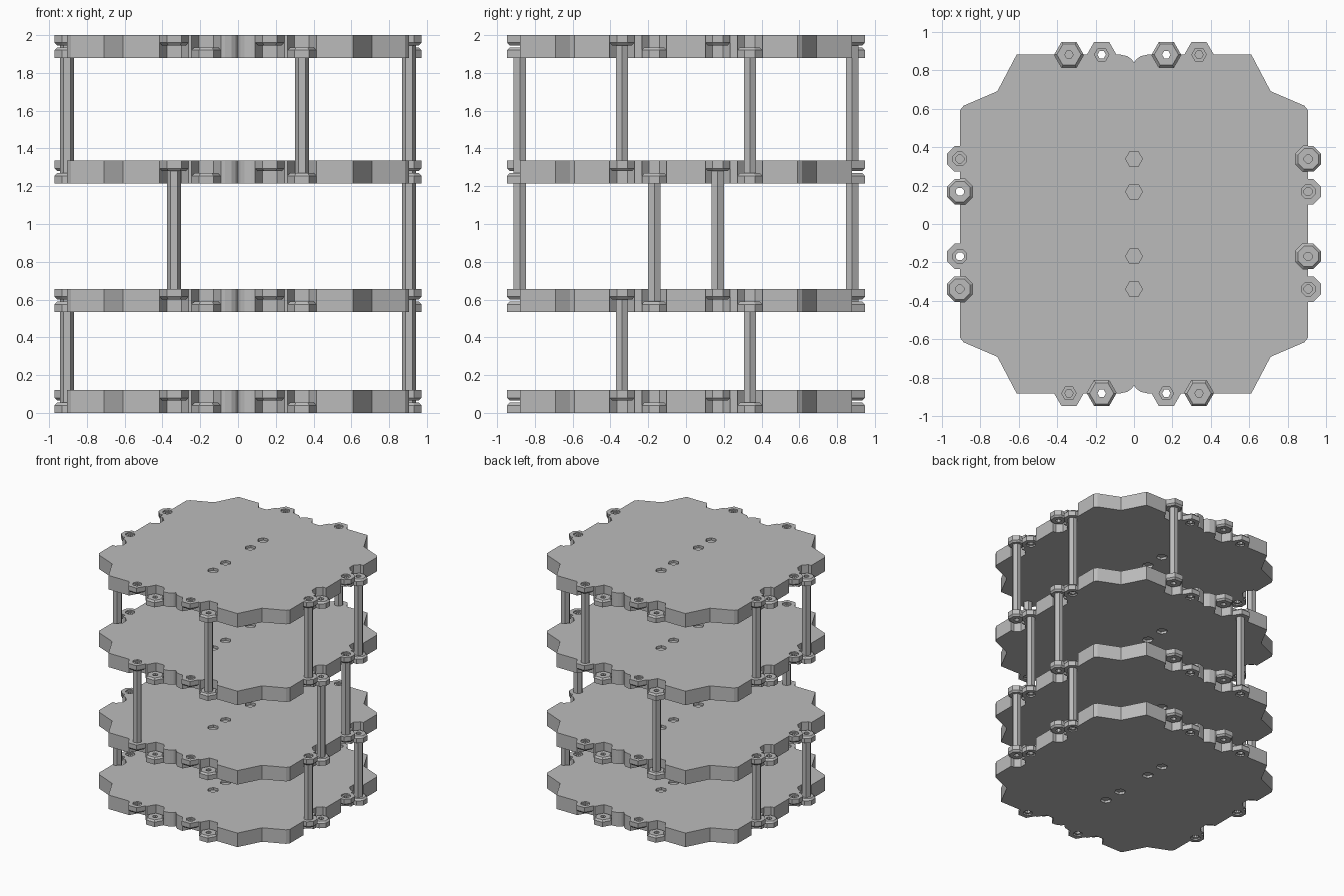
import bpy, bmesh
from math import cos, sin, pi, radians
from mathutils import Vector

cube = bpy.data.objects.get("Cube")
if cube:
    bpy.data.objects.remove(cube, do_unlink=True)

W, H, THICK = 0.905, 0.88, 0.12
LEVELS = [0.0, 0.535, 1.215, 1.88]
SLOTS = [-0.338, -0.168, 0.168, 0.338]     # lug positions along each edge
IS_HIGH = [True, False, True, False]       # lug in upper or lower half of plate
CORNER = [(0.61, 0.88), (0.71, 0.69), (0.885, 0.615), (0.905, 0.59)]
DIP = [(-0.07, 0), (-0.035, 0.008), (-0.012, 0.024), (0, 0.042),
       (0.012, 0.024), (0.035, 0.008), (0.07, 0)]

grey = bpy.data.materials.new("plain_grey")
grey.use_nodes = True
grey.diffuse_color = (0.5, 0.5, 0.5, 1)
grey.node_tree.nodes["Principled BSDF"].inputs["Base Color"].default_value = (0.5, 0.5, 0.5, 1)


def to_mesh(bm, name):
    bmesh.ops.recalc_face_normals(bm, faces=bm.faces)
    mesh = bpy.data.meshes.new(name)
    bm.to_mesh(mesh)
    bm.free()
    mesh.materials.append(grey)
    return mesh


def place(mesh, name, z=0.0):
    ob = bpy.data.objects.new(name, mesh)
    ob.location.z = z
    bpy.context.collection.objects.link(ob)
    return ob


def edge_point(side, t, d):
    """Point at t along an edge, d inward; sides run front, right, back, left."""
    return [(t, d - H), (W - d, t), (-t, H - d), (d - W, -t)][side]


def lug_shape(side):
    """Sides, outer radius and start angle: hexagon front/back, octagon at the sides."""
    return (6, 0.077, 0.0) if side % 2 == 0 else (8, 0.0715, pi / 8)


def notch(side, t):
    n, r, phase = lug_shape(side)
    angles = [pi - phase - i * 2 * pi / n for i in range(n // 2 + (side + 1) % 2)]
    pts = [(t + r * cos(a), max(r * sin(a), 0)) for a in angles]
    if phase:
        flat = r * cos(phase)
        pts = [(t - flat, 0)] + pts + [(t + flat, 0)]
    return pts


def outline():
    pts = []
    for side in range(4):
        local = notch(side, SLOTS[0]) + notch(side, SLOTS[1])
        if side % 2 == 0:
            local += DIP
        local += notch(side, SLOTS[2]) + notch(side, SLOTS[3])
        pts += [edge_point(side, t, d) for t, d in local]
        sx, sy = [(1, -1), (1, 1), (-1, 1), (-1, -1)][side]
        corner = CORNER if side % 2 == 0 else CORNER[::-1]
        pts += [(sx * x, sy * y) for x, y in corner]
    return pts


def ngon(cx, cy, r, n, phase=0.0):
    return [(cx + r * cos(phase + i * 2 * pi / n), cy + r * sin(phase + i * 2 * pi / n))
            for i in range(n)]


def solid(loops, z0, z1):
    """Extrude an outline, less any inner loops."""
    bm = bmesh.new()
    for loop in loops:
        vs = [bm.verts.new((x, y, z0)) for x, y in loop]
        for a, b in zip(vs, vs[1:] + vs[:1]):
            bm.edges.new((a, b))
    bmesh.ops.triangle_fill(bm, use_beauty=True, edges=bm.edges[:], normal=Vector((0, 0, 1)))
    ext = bmesh.ops.extrude_face_region(bm, geom=bm.faces[:])
    bmesh.ops.translate(bm, vec=(0, 0, z1 - z0),
                        verts=[v for v in ext["geom"] if isinstance(v, bmesh.types.BMVert)])
    return bm


def ring(bm, centre, n, phase, profile):
    """Sweep a closed (radius, z) profile around a centre in n flat sides."""
    rows = [[bm.verts.new((x, y, z)) for x, y in ngon(*centre, r, n, phase)]
            for r, z in profile]
    for a, b in zip(rows, rows[1:] + rows[:1]):
        for i in range(n):
            j = (i + 1) % n
            bm.faces.new((a[i], a[j], b[j], b[i]))


# Plate with edge notches and a row of central hexagonal sockets
sockets = [ngon(0, y, 0.044, 6) for y in SLOTS]
plate_mesh = to_mesh(solid([outline()] + sockets, 0, THICK), "plate")

# Chamfered, counterbored lugs, alternating between the two halves of the plate
bm = bmesh.new()
for side in range(4):
    n, r, phase = lug_shape(side)
    for t, high in zip(SLOTS, IS_HIGH):
        outer, inner = (THICK, 0.066) if high else (0.0, 0.054)
        s = 1 if high else -1
        ring(bm, edge_point(side, t, 0), n, phase, [
            (r, outer), (r, inner + s * 0.014), (r - 0.014, inner), (0.022, inner),
            (0.022, outer - s * 0.012), (0.038, outer - s * 0.012), (0.038, outer)])
lug_mesh = to_mesh(bm, "edge_lugs")

# Recessed plugs in the central sockets
bm = bmesh.new()
for y in SLOTS:
    base = 0.02
    ring(bm, (0, y), 6, 0, [(0.044, base), (0.044, THICK - base),
                            (0.0001, THICK - base), (0.0001, base)])
plug_mesh = to_mesh(bm, "socket_plugs")

for i, z in enumerate(LEVELS, 1):
    place(plate_mesh, f"plate_{i}", z)
    place(lug_mesh, f"edge_lugs_{i}", z)
    place(plug_mesh, f"socket_plugs_{i}", z)

# Posts between the plates: (edge, slot) pairs for each storey
FRONT, RIGHT, BACK, LEFT = range(4)
four = [(RIGHT, 0), (RIGHT, 3), (LEFT, 0), (LEFT, 3)]
storeys = [four,
           [(RIGHT, 1), (RIGHT, 2), (FRONT, 0), (BACK, 3)],
           four + [(FRONT, 3), (BACK, 0)]]
for level, posts in enumerate(storeys):
    for k, (side, slot) in enumerate(posts, 1):
        offset = 0.09 if IS_HIGH[slot] else 0.03
        centre = edge_point(side, SLOTS[slot], 0)
        bm = solid([ngon(*centre, 0.037, 6)], LEVELS[level] + offset, LEVELS[level + 1] + offset)
        place(to_mesh(bm, "post"), f"post_{level + 1}_{k}")
